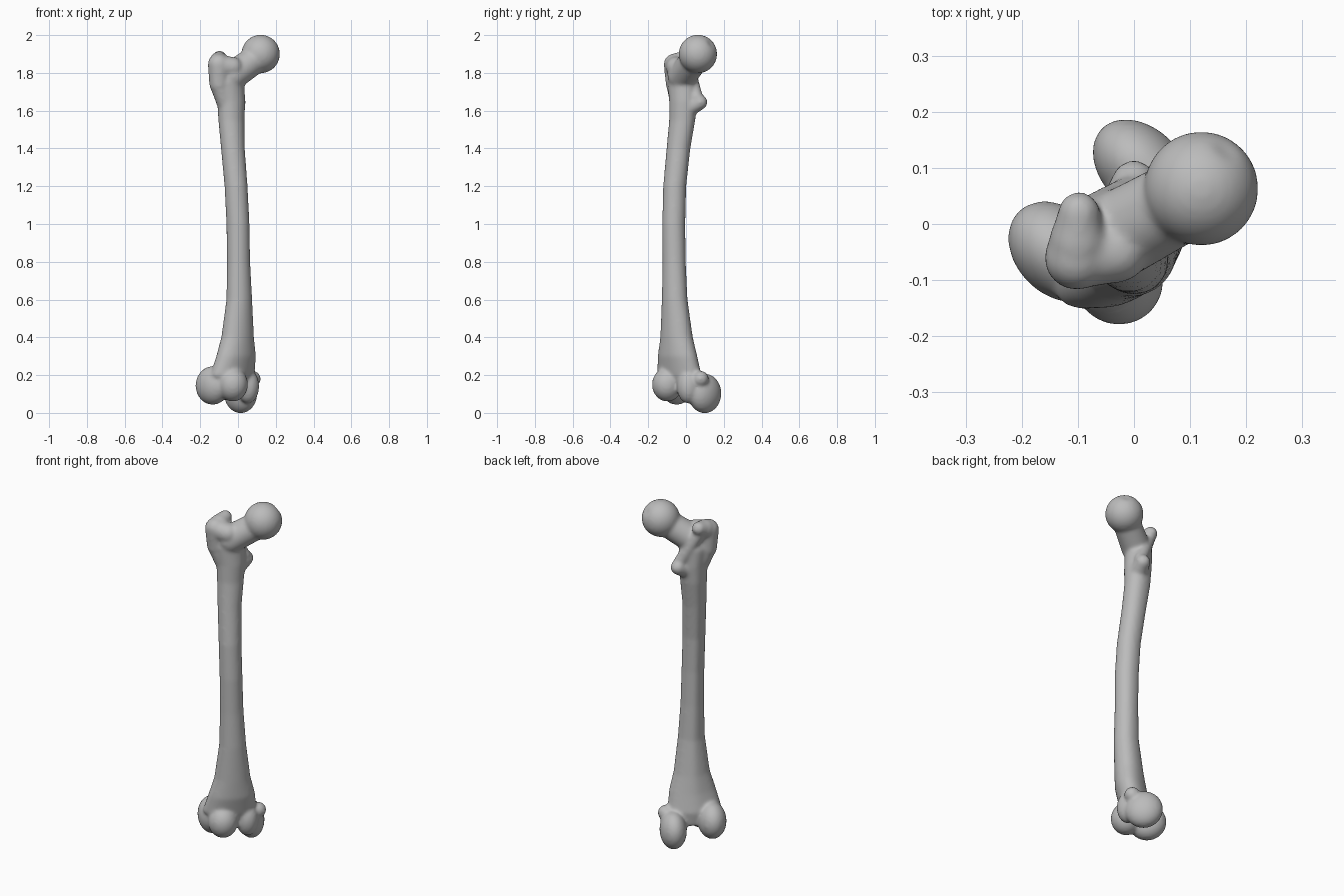
import bpy, bmesh, math
from mathutils import Matrix, Vector

cube = bpy.data.objects.get("Cube")
if cube:
    bpy.data.objects.remove(cube)

# The bone is twisted: "across" runs between the condyles, "ahead" to the kneecap side
ACROSS = Vector((1, 1, 0)).normalized()
AHEAD = Vector((1, -1, 0)).normalized()
TURN = Matrix.Rotation(math.radians(45), 4, 'Z')
bm = bmesh.new()


def ball(center, radii):
    """Ellipsoid whose axes follow the twisted frame."""
    if not isinstance(radii, tuple):
        radii = (radii,) * 3
    m = Matrix.Translation(center) @ TURN @ Matrix.Diagonal((*radii, 1))
    return bmesh.ops.create_uvsphere(bm, u_segments=40, v_segments=28, radius=1, matrix=m)["verts"]


def knee_ball(across, ahead, z, radii):
    p = ACROSS * across + AHEAD * ahead
    ball((p.x, p.y, z), radii)


def limb(p, q, r1, r2):
    """Tapered link with round ends."""
    p, q = Vector(p), Vector(q)
    d = q - p
    m = Matrix.Translation((p + q) / 2) @ d.to_track_quat('Z', 'Y').to_matrix().to_4x4()
    bmesh.ops.create_cone(bm, cap_ends=True, segments=32, radius1=r1, radius2=r2,
                          depth=d.length, matrix=m)
    ball(p, r1)
    ball(q, r2)


def shaft(sections, n=40):
    """Loft of ovals with a low ridge along the rear."""
    rings = []
    for z, cx, cy, wide, deep in sections:
        ring = []
        for i in range(n):
            t = math.tau * i / n
            ridge = 1 + 0.1 * max(0, -math.sin(t)) ** 10
            p = ACROSS * (wide * math.cos(t)) - AHEAD * (-deep * ridge * math.sin(t))
            ring.append(bm.verts.new((cx + p.x, cy + p.y, z)))
        rings.append(ring)
    for a, b in zip(rings, rings[1:]):
        for i in range(n):
            j = (i + 1) % n
            bm.faces.new((a[i], a[j], b[j], b[i]))
    bm.faces.new(rings[0])
    bm.faces.new(rings[-1])


# Shaft: height, centre x, centre y, half width, half depth
shaft([
    (.12, -.03, -.02, .11, .06), (.20, -.03, -.035, .145, .08),
    (.30, -.01, -.045, .125, .08), (.40, -.002, -.05, .097, .074),
    (.60, .007, -.06, .072, .064), (.80, .003, -.063, .063, .06),
    (1.0, 0, -.065, .061, .061), (1.2, -.01, -.06, .061, .061),
    (1.4, -.027, -.04, .064, .062), (1.55, -.035, -.02, .072, .066),
    (1.65, -.035, -.015, .078, .07), (1.75, -.045, -.02, .085, .07),
    (1.82, -.05, -.03, .06, .05),
])

# Lower end: outer and inner condyles, front lips and side knob
knee_ball(-.13, -.06, .145, (.077, .102, .102))
knee_ball(.08, -.06, .103, (.072, .102, .105))
knee_ball(-.09, .05, .15, (.08, .082, .09))
knee_ball(.045, .03, .14, (.06, .058, .09))
knee_ball(.11, 0, .18, .043)

# Head with its small pit
center = Vector((.12, .063, 1.9))
pit = center + Vector((.045, .07, .055))
for v in ball(center, .102):
    near = (v.co - pit).length / .03
    if near < 1:
        v.co += (center - v.co) * .1 * (1 - near)

# Neck
limb((-.03, -.02, 1.785), (.09, .045, 1.87), .078, .074)

# Large outer knob with a hooked tip
limb((-.1, -.055, 1.74), (-.102, -.06, 1.845), .052, .058)
limb((-.1, -.03, 1.86), (-.098, .02, 1.88), .052, .038)
limb((-.1, -.055, 1.74), (-.055, -.03, 1.62), .05, .05)
limb((-.1, -.06, 1.84), (-.03, -.05, 1.83), .055, .055)

# Small rear knob and the crest joining the two knobs
limb((-.015, .02, 1.62), (0, .073, 1.645), .05, .041)
limb((0, .055, 1.67), (-.09, .01, 1.84), .035, .035)

bmesh.ops.recalc_face_normals(bm, faces=bm.faces)
mesh = bpy.data.meshes.new("thigh_bone")
bm.to_mesh(mesh)
bm.free()
bone = bpy.data.objects.new("thigh_bone", mesh)
bpy.context.collection.objects.link(bone)

# Plain grey bone colour
grey = bpy.data.materials.new("bone_grey")
grey.use_nodes = True
color = (.5, .5, .5, 1)
grey.diffuse_color = color
grey.node_tree.nodes["Principled BSDF"].inputs["Base Color"].default_value = color
mesh.materials.append(grey)

# Fuse the parts into one skin and soften the joins
fuse = bone.modifiers.new("fuse", 'REMESH')
fuse.mode = 'VOXEL'
fuse.voxel_size = .008
fuse.use_smooth_shade = True
soften = bone.modifiers.new("soften", 'SMOOTH')
soften.factor = .5
soften.iterations = 14
